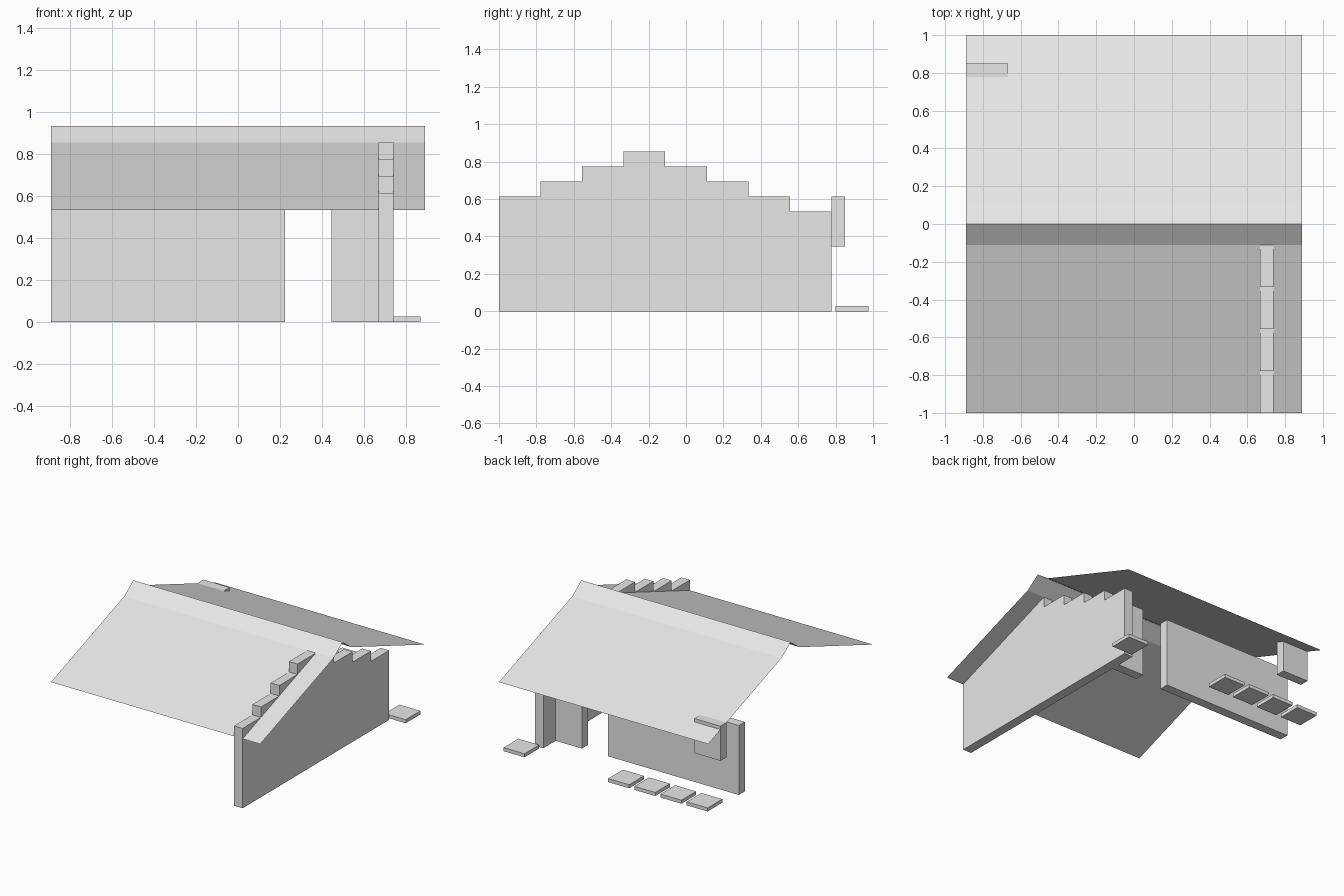
import bpy

if "Cube" in bpy.data.objects:
    bpy.data.objects.remove(bpy.data.objects["Cube"])

U = 1 / 9            # half a building module
T = 0.073            # wall thickness
EAVE = 0.533         # wall and eave height
STEP = 0.08          # height of one gable step

mat = bpy.data.materials.new("light grey")
mat.diffuse_color = (0.8, 0.8, 0.8, 1)
mat.use_nodes = True
mat.node_tree.nodes["Principled BSDF"].inputs["Base Color"].default_value = mat.diffuse_color


def add_mesh(name, verts, faces):
    me = bpy.data.meshes.new(name)
    me.from_pydata(verts, [], faces)
    me.materials.append(mat)
    me.update()
    ob = bpy.data.objects.new(name, me)
    bpy.context.collection.objects.link(ob)
    return ob


def extrude_x(name, profile, x0, x1):
    """Solid from a (y, z) outline, counter-clockwise seen from +x."""
    n = len(profile)
    verts = [(x, y, z) for x in (x0, x1) for y, z in profile]
    faces = [tuple(reversed(range(n))), tuple(range(n, 2 * n))]
    faces += [(i, (i + 1) % n, n + (i + 1) % n, n + i) for i in range(n)]
    return add_mesh(name, verts, faces)


def box(name, x0, x1, y0, y1, z0, z1):
    return extrude_x(name, [(y0, z0), (y1, z0), (y1, z1), (y0, z1)], x0, x1)


# Stepped gable wall on the right, stepping up to its crest and down again
outline = [(-1, 0), (7 * U, 0)]
levels = [1, 2, 3, 4, 3, 2, 1, 0]
for i in reversed(range(8)):
    z = EAVE + levels[i] * STEP
    outline += [(-1 + (i + 1) * 2 * U, z), (-1 + i * 2 * U, z)]
extrude_x("stepped_gable_wall", outline, 6 * U, 6 * U + T)

# Back wall in two lengths with a doorway between
box("back_wall", -8 * U, 2 * U, 5 * U, 5 * U + T, 0, EAVE)
box("doorway_side_wall", 4 * U, 6 * U, 5 * U, 5 * U + T, 0, EAVE)

# Block hanging under the back eave
box("hanging_block", -8 * U, -6 * U, 7 * U, 7 * U + T, 0.347, 0.613)

# Thin folded roof sheet with a steeper ridge
section = [(-1, EAVE), (-U, EAVE + 4 * STEP), (0, EAVE + 5 * STEP),
           (U, EAVE + 4 * STEP), (1, EAVE)]
m = len(section)
add_mesh("roof", [(x, y, z) for x in (-8 * U, 8 * U) for y, z in section],
         [(i, m + i, m + i + 1, i + 1) for i in range(m - 1)])

# Square paving slabs behind the house
for k, cell in enumerate((6, -2, -4, -6, -8)):
    x = cell * U + 0.022
    box(f"paving_slab_{k + 1}", x, x + 0.178, 0.798, 0.976, 0, 0.027)
